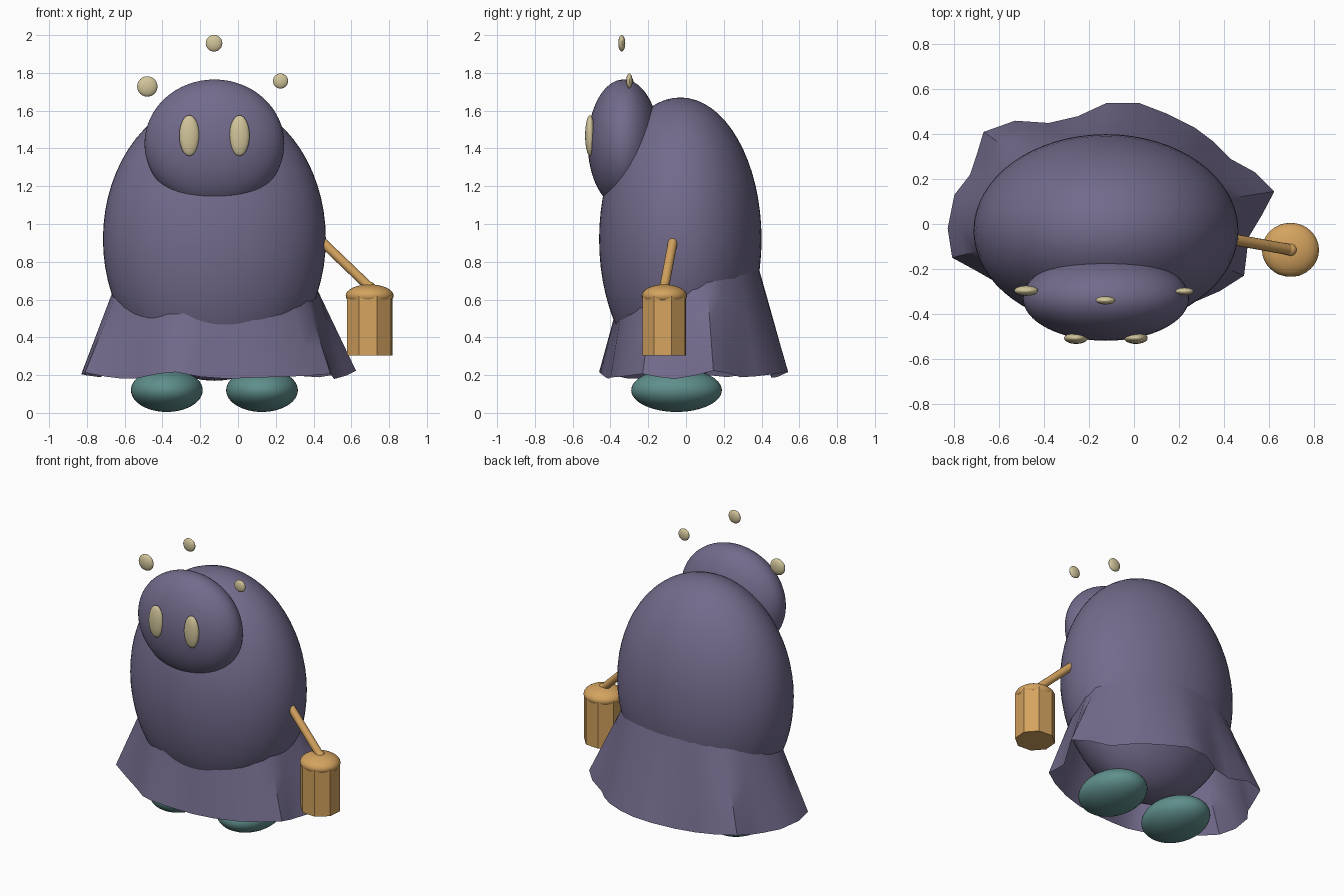
import bpy
import bmesh
import math
from mathutils import Vector, Matrix

old = bpy.data.objects.get("Cube")
if old:
    bpy.data.objects.remove(old, do_unlink=True)


def material(name, rgb):
    mat = bpy.data.materials.new(name)
    mat.use_nodes = True
    colour = (*rgb, 1)
    mat.diffuse_color = colour
    shader = next(n for n in mat.node_tree.nodes if n.type == "BSDF_PRINCIPLED")
    shader.inputs["Base Color"].default_value = colour
    return mat


purple = material("dusky purple", (.171, .147, .262))
teal = material("teal", (.114, .275, .262))
wood = material("warm wood", (.658, .366, .114))
cream = material("cream", (.644, .558, .327))


def add_object(name, bm, mat, sharp_angle=30):
    mesh = bpy.data.meshes.new(name)
    bm.to_mesh(mesh)
    bm.free()
    mesh.materials.append(mat)
    obj = bpy.data.objects.new(name, mesh)
    bpy.context.collection.objects.link(obj)
    bpy.ops.object.select_all(action="DESELECT")
    obj.select_set(True)
    bpy.context.view_layer.objects.active = obj
    bpy.ops.object.shade_smooth_by_angle(angle=math.radians(sharp_angle))
    return obj


def ellipsoid(name, centre, radii, mat, segments=48):
    bm = bmesh.new()
    shape = Matrix.Translation(centre) @ Matrix.Diagonal((*radii, 1))
    bmesh.ops.create_uvsphere(bm, u_segments=segments, v_segments=segments // 2,
                              radius=1, matrix=shape)
    return add_object(name, bm, mat)


def cylinder(name, sides, depth, matrix, mat, radius=1):
    bm = bmesh.new()
    bmesh.ops.create_cone(bm, cap_ends=True, segments=sides, radius1=radius,
                          radius2=radius, depth=depth, matrix=matrix)
    return add_object(name, bm, mat)


# Body and head
middle = -.125
ellipsoid("body", (middle, -.03, .92), (.59, .43, .75), purple, 64)
ellipsoid("head", (middle, -.33, 1.425), (.37, .19, .34), purple, 64)

# Eyes, and the discs floating above the head
for side, name in ((-1, "right_eye"), (1, "left_eye")):
    ellipsoid(name, (middle + side * .133, -.508, 1.468), (.053, .026, .108), cream, 32)
for name, x, y, z, r in (("right_disc", -.48, -.297, 1.728, .054),
                         ("top_disc", -.127, -.34, 1.957, .044),
                         ("left_disc", .225, -.3, 1.757, .04)):
    ellipsoid(name, (x, y, z), (r, r * .42, r), cream, 24)

# Feet
for side, name in ((-1, "right_foot"), (1, "left_foot")):
    ellipsoid(name, (middle + side * .252, -.05, .12), (.19, .24, .115), teal)

# Skirt: an open shell from an oval waist inside the body to a rippled hem
hem = [(.51, -.06), (.57, .04), (.625, .145), (.54, .23), (.43, .29), (.35, .37),
       (.27, .43), (.15, .49), (.02, .54), (-.12, .54), (-.25, .48), (-.38, .45),
       (-.53, .46), (-.67, .41), (-.7, .31), (-.73, .22), (-.8, .13), (-.83, -.02),
       (-.81, -.15), (-.7, -.21), (-.63, -.25), (-.54, -.31), (-.42, -.42),
       (-.33, -.46), (-.2, -.43), (-.05, -.41), (.1, -.4), (.24, -.36),
       (.38, -.3), (.49, -.23), (.5, -.15)]
bm = bmesh.new()
columns = []
for x, y in hem:
    angle = math.atan2((y - .03) / .36, (x + .12) / .505)
    waist = Vector((-.12 + .505 * math.cos(angle), .03 + .36 * math.sin(angle), .75))
    flare = math.hypot((x + .12) / .7, (y - .03) / .48) - 1
    low = Vector((x, y, .2 + max(-.03, min(.03, flare * .25))))
    columns.append([bm.verts.new(low.lerp(waist, k / 4)) for k in range(5)])
for a, b in zip(columns, columns[1:] + columns[:1]):
    for k in range(4):
        bm.faces.new((a[k], b[k], b[k + 1], a[k + 1]))
add_object("skirt", bm, purple, 40)

# Lantern on a rod held out from the left side
hub = Vector((.697, -.115, .665))
grip = Vector((.42, -.065, .93))
rod = hub - grip
cylinder("lantern_rod", 16, rod.length,
         Matrix.Translation((hub + grip) / 2) @ rod.to_track_quat("Z", "Y").to_matrix().to_4x4(),
         wood, .025)
ellipsoid("lantern_knob", hub, (.03, .03, .03), wood, 24)
ellipsoid("lantern_cap", (hub.x, hub.y, .62), (.127, .12, .06), wood, 32)
cylinder("lantern_case", 8, .315,
         Matrix.Translation((hub.x, hub.y, .4625)) @ Matrix.Diagonal((.127, .122, 1, 1))
         @ Matrix.Rotation(math.radians(18), 4, "Z"), wood)
